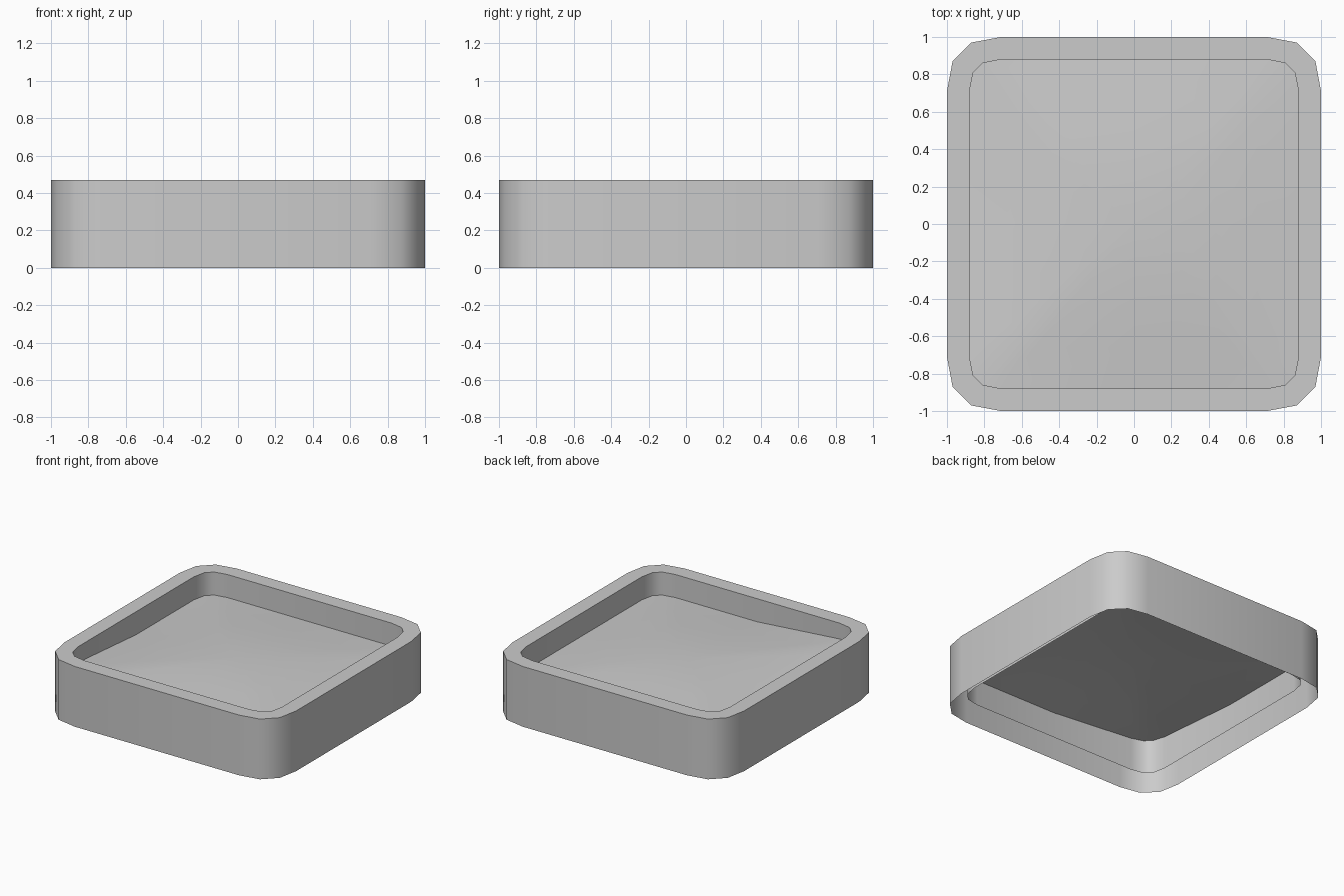
import bpy, bmesh, math

cube = bpy.data.objects.get("Cube")
if cube:
    bpy.data.objects.remove(cube, do_unlink=True)

HEIGHT, SKIRT, FLOOR, MOUND = 0.47, 0.09, 0.29, 0.055

grey = bpy.data.materials.new("light_grey")
grey.use_nodes = True
colour = (0.6, 0.6, 0.6, 1)
grey.diffuse_color = colour
grey.node_tree.nodes["Principled BSDF"].inputs["Base Color"].default_value = colour


def outline(corner, midpoints=False):
    """Turn one corner's points into a full square, optionally with side midpoints."""
    points = []
    for turn in range(4):
        c, s = round(math.cos(turn * math.pi / 2)), round(math.sin(turn * math.pi / 2))
        side = ([(corner[0][0], 0)] if midpoints else []) + corner
        points += [(x * c - y * s, x * s + y * c) for x, y in side]
    return points


def finish(bm, name):
    mesh = bpy.data.meshes.new(name)
    bm.to_mesh(mesh)
    bm.free()
    mesh.materials.append(grey)
    obj = bpy.data.objects.new(name, mesh)
    bpy.context.collection.objects.link(obj)
    bpy.ops.object.select_all(action='DESELECT')
    obj.select_set(True)
    bpy.context.view_layer.objects.active = obj
    bpy.ops.object.shade_smooth_by_angle(angle=math.radians(50))


def bridge(bm, a, b):
    for i in range(len(a)):
        j = (i + 1) % len(a)
        bm.faces.new((a[i], a[j], b[j], b[i]))


outer = [(1, 0.71), (0.97, 0.87), (0.87, 0.97), (0.71, 1)]
inner = [(0.88, 0.71), (0.86, 0.81), (0.81, 0.86), (0.71, 0.88)]

# Hollow frame: outer wall, flat rim and inner wall, open underneath
bm = bmesh.new()
loops = [[bm.verts.new((x, y, z)) for x, y in outline(corner)]
         for corner, z in ((outer, 0), (outer, HEIGHT), (inner, HEIGHT), (inner, SKIRT))]
for a, b in zip(loops, loops[1:]):
    bridge(bm, a, b)
finish(bm, "frame")


# Floor sheet, domed in the middle and rising gently toward one corner
def floor_point(x, y, scale):
    x, y = x * scale, y * scale
    dome = (1 - (x / 0.88) ** 2) * (1 - (y / 0.88) ** 2)
    return x, y, FLOOR + MOUND * dome + 0.09 * max(0, -x) * max(0, -y)


bm = bmesh.new()
rings = [[bm.verts.new(floor_point(x, y, scale)) for x, y in outline(inner, True)]
         for scale in (1, 0.75, 0.5, 0.25)]
for a, b in zip(rings, rings[1:]):
    bridge(bm, a, b)
centre = bm.verts.new(floor_point(0, 0, 0))
last = rings[-1]
for i in range(len(last)):
    bm.faces.new((last[i], last[(i + 1) % len(last)], centre))
finish(bm, "floor")
